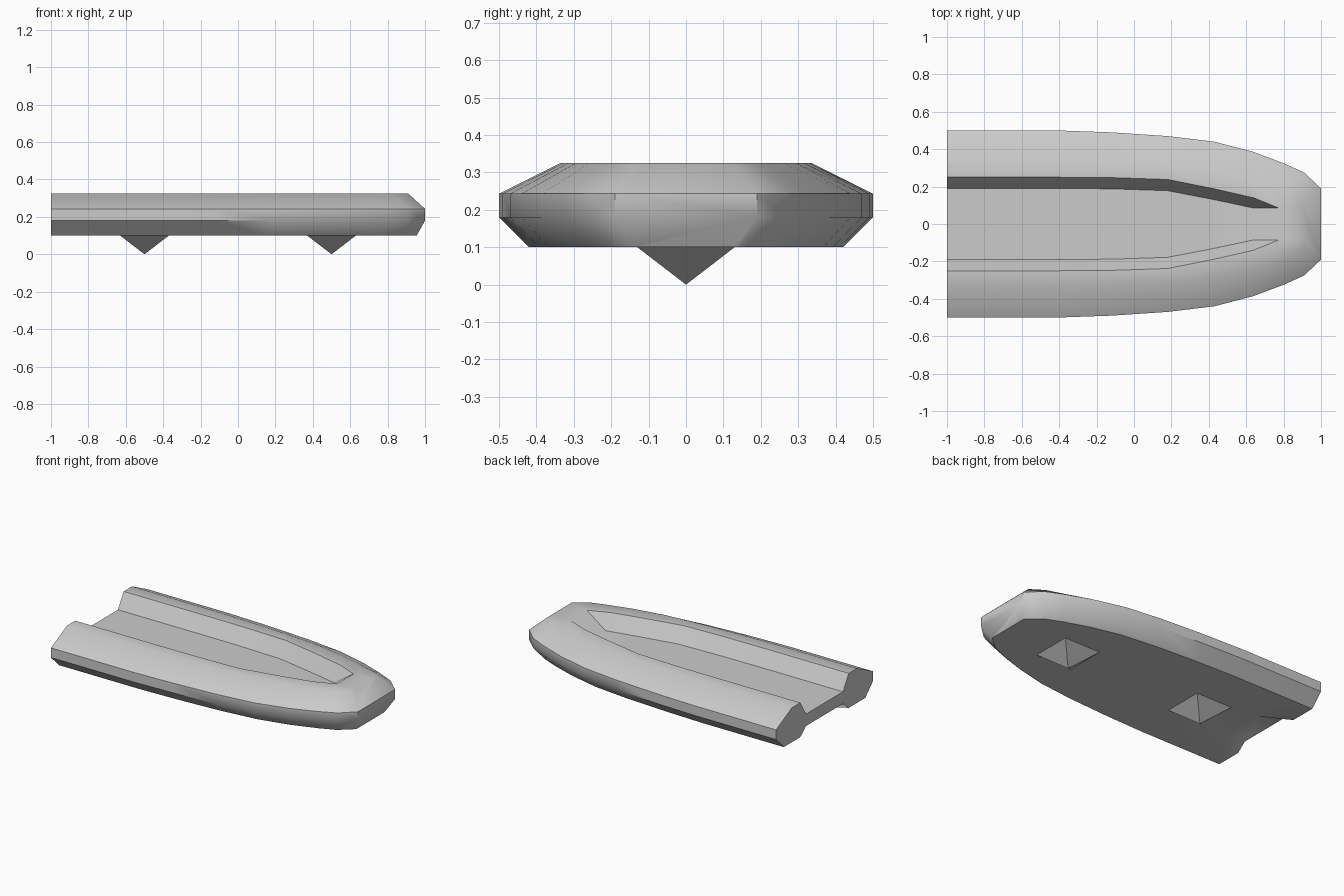
import bpy, bmesh, math

if "Cube" in bpy.data.objects:
    bpy.data.objects.remove(bpy.data.objects["Cube"])

# Hull plan outline: station x positions and half widths
XS = [-1, -0.81, -0.4, -0.12, 0.18, 0.43, 0.64, 0.80, 0.91, 1.0]
WS = [0.5, 0.5, 0.5, 0.49, 0.47, 0.44, 0.385, 0.325, 0.275, 0.19]
# Deck channel: x positions, rim and floor half widths, floor heights
GX = [-1, -0.81, -0.4, -0.12, 0.18, 0.43, 0.64, 0.775, 0.83, 0.91]
RIM = [0.25, 0.25, 0.25, 0.248, 0.238, 0.188, 0.14, 0.085, 0.085, 0.085]
FLOOR = [0.19, 0.19, 0.19, 0.188, 0.178, 0.13, 0.085, 0.085, 0.085, 0.085]
TOP, DECK, BOTTOM = 0.325, 0.228, 0.10


def half_section(i):
    """Right half of the section, from under the keel up to the channel floor."""
    x, w = XS[i], WS[i]
    xb = x - (x + 1) * 0.0225
    xt = x - (x + 1) * 0.045
    inset = 0.045 + 0.035 * (w - 0.19) / 0.31
    stern = i == 0                               # underside notch opens at the stern
    return [
        (xb, 0.19 if stern else 0.13 if i > 1 else 0.15, 0.15 if stern else BOTTOM),
        (xb, 0.25 if stern else 0.13 if i > 1 else 0.15, BOTTOM),
        (xb, w - inset, BOTTOM),
        (x, w, 0.18),
        (x, w, 0.243),
        (xt, w * 0.67, TOP),
        (GX[i], RIM[i], TOP),
        (GX[i], FLOOR[i], DECK if i < 7 else TOP),
    ]


# Hull lofted through mirrored sections
bm = bmesh.new()
rings = []
for i in range(len(XS)):
    half = half_section(i)
    ring = half + [(x, -y, z) for x, y, z in reversed(half)]
    rings.append([bm.verts.new(p) for p in ring])
n = len(rings[0])
for a, b in zip(rings, rings[1:]):
    for k in range(n):
        m = (k + 1) % n
        bm.faces.new((a[k], a[m], b[m], b[k]))
bm.faces.new(rings[0])                           # stern
bow = rings[-1]
for ids in ((0, 1, 2, 3, 12, 13, 14, 15), (3, 4, 11, 12), (4, 5, 6, 7, 8, 9, 10, 11)):
    bm.faces.new([bow[k] for k in ids])
bmesh.ops.remove_doubles(bm, verts=bm.verts, dist=0.0005)
bmesh.ops.recalc_face_normals(bm, faces=bm.faces)
mesh = bpy.data.meshes.new("hull")
bm.to_mesh(mesh)
bm.free()
hull = bpy.data.objects.new("hull", mesh)
bpy.context.collection.objects.link(hull)
bpy.ops.object.select_all(action='DESELECT')
hull.select_set(True)
bpy.context.view_layer.objects.active = hull
bpy.ops.object.shade_smooth_by_angle(angle=math.radians(44.4))

# Pyramid feet under the hull
for name, x in (("rear_foot", -0.5), ("front_foot", 0.5)):
    bpy.ops.mesh.primitive_cone_add(vertices=4, radius1=0, radius2=0.13 * math.sqrt(2),
                                    depth=0.1, location=(x, 0, 0.05),
                                    rotation=(0, 0, math.pi / 4))
    bpy.context.object.name = name
